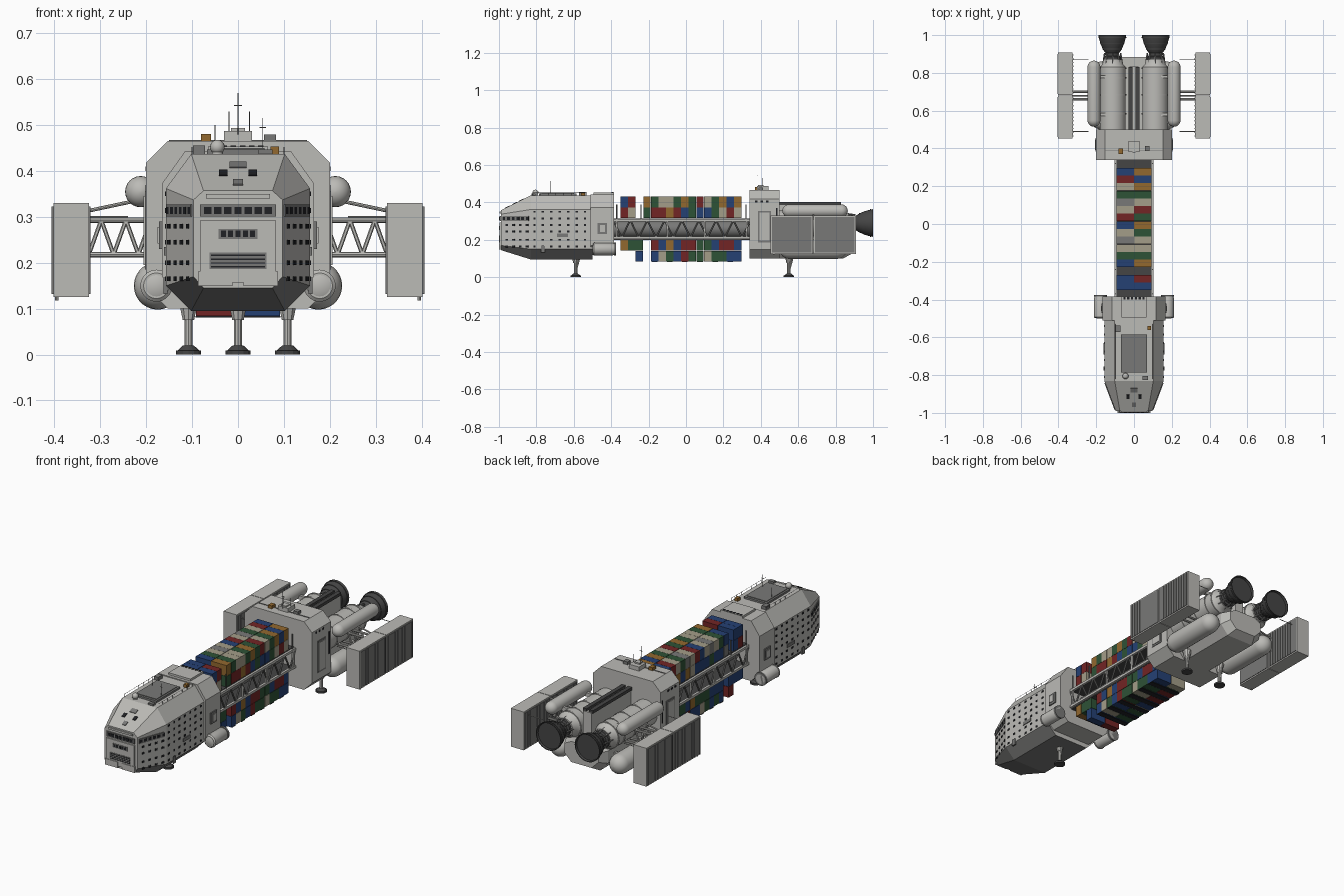
import bpy, bmesh, math, random
from mathutils import Vector, Matrix

if "Cube" in bpy.data.objects:
    bpy.data.objects.remove(bpy.data.objects["Cube"])
random.seed(7)

def mat(name, r, g, b):
    m = bpy.data.materials.new(name)
    m.diffuse_color = (r, g, b, 1)
    m.use_nodes = True
    m.node_tree.nodes["Principled BSDF"].inputs["Base Color"].default_value = m.diffuse_color
    return m

HULL = mat("hull light grey", .50, .495, .47)
MID = mat("mid grey", .19, .19, .185)
DARK = mat("dark grey", .06, .06, .06)
BLACK = mat("window black", .014, .015, .018)
BLUE = mat("container blue", .018, .052, .175)
RED = mat("container red", .17, .018, .018)
GREEN = mat("container green", .027, .085, .037)
ORANGE = mat("container ochre", .29, .14, .028)
TAN = mat("container tan", .37, .34, .25)

class Part:
    """Collects simple solids in one mesh object."""
    def __init__(self, name, material):
        self.bm, self.name, self.m = bmesh.new(), name, material
    def box(self, c, s, rz=0, rx=0):
        M = Matrix.Translation(c) @ Matrix.Rotation(rz, 4, 'Z') @ Matrix.Rotation(rx, 4, 'X') @ Matrix.Diagonal((*s, 1))
        bmesh.ops.create_cube(self.bm, size=1, matrix=M)
    def pair(self, c, s, rz=0, rx=0):
        for k in (-1, 1):
            self.box((k * c[0], c[1], c[2]), s, k * rz, rx)
    def tube(self, a, b, r, r2=None, n=8):
        a, b = Vector(a), Vector(b)
        d = b - a
        M = Matrix.Translation((a + b) / 2) @ d.to_track_quat('Z', 'Y').to_matrix().to_4x4()
        bmesh.ops.create_cone(self.bm, cap_ends=True, segments=n, radius1=r, radius2=r if r2 is None else r2, depth=d.length, matrix=M)
    def loft(self, rings):
        vs = [[self.bm.verts.new(p) for p in ring] for ring in rings]
        n = len(vs[0])
        for a, b in zip(vs, vs[1:]):
            for i in range(n):
                self.bm.faces.new((a[i], a[(i + 1) % n], b[(i + 1) % n], b[i]))
        self.bm.faces.new(vs[0]); self.bm.faces.new(vs[-1])
    def lathe(self, x, z, prof, n=28):
        self.loft([[(x + r * math.cos(t * math.tau / n), y, z + r * math.sin(t * math.tau / n)) for t in range(n)] for y, r in prof])
    def done(self, smooth=False):
        bmesh.ops.recalc_face_normals(self.bm, faces=self.bm.faces)
        me = bpy.data.meshes.new(self.name)
        self.bm.to_mesh(me); self.bm.free()
        me.materials.append(self.m)
        o = bpy.data.objects.new(self.name, me)
        bpy.context.collection.objects.link(o)
        if smooth:
            bpy.ops.object.select_all(action='DESELECT')
            o.select_set(True)
            bpy.context.view_layer.objects.active = o
            bpy.ops.object.shade_smooth_by_angle(angle=math.radians(35))
        return o

def octa(y, w, z0, z1, cx, cb, ct):
    """Octagon section: half width, bottom, top, chamfer in x, bottom and top."""
    h = [(w - cx, z0), (w, z0 + cb), (w, z1 - ct), (w - cx, z1)]
    return [(x, y, z) for x, z in h] + [(-x, y, z) for x, z in reversed(h)]

def capsule(y0, y1, r, k=6):
    a = [(y0 + r - r * math.cos(i * math.pi / 2 / k), max(r * math.sin(i * math.pi / 2 / k), .001)) for i in range(k + 1)]
    return a + [(y0 + y1 - y, q) for y, q in reversed(a)]

# bow hull with darker underside, collar and stern block
p = Part("bow_hull", HULL)
p.loft([octa(-.99, .097, .145, .357, .022, .025, .02), octa(-.83, .157, .095, .437, .055, .055, .075), octa(-.5, .157, .095, .437, .055, .055, .075)])
bow = p.done()
bow.data.materials.append(MID)
for f in bow.data.polygons:
    f.material_index = int(f.normal.z < -.3)
p = Part("bow_collar", HULL)
p.loft([octa(-.51, .166, .12, .442, .05, .05, .07), octa(-.385, .166, .12, .442, .05, .05, .07)])
p.box((0, -.44, .446), (.13, .11, .014))
p.done()
p = Part("stern_block", HULL)
p.loft([octa(.34, .2, .1, .465, .047, .047, .047), octa(.5, .2, .1, .465, .047, .047, .047)])
p.box((0, .41, .476), (.06, .06, .022)); p.box((0, .40, .488), (.03, .03, .012))
p.done()
p = Part("stern_belly", HULL)
p.loft([octa(.49, .125, .1, .235, .045, .05, .02), octa(.84, .125, .1, .235, .045, .05, .02), octa(.885, .10, .125, .235, .04, .04, .02)])
p.done()

# nose face plates
p = Part("nose_panels", HULL)
p.box((0, -.991, .225), (.166, .012, .135))
p.pair((.05, -.994, .165), (.075, .012, .032))
p.box((0, -.992, .345), (.14, .008, .01))
p.done()
p = Part("nose_louvres", MID)
p.box((0, -.996, .204), (.124, .006, .036))
p.box((0, -.996, .263), (.086, .006, .022))
p.box((0, -.992, .314), (.165, .008, .026))
p.pair((.1275, -.911, .314), (.006, .15, .026), rz=-.36)
for y, w in ((-.955, .022), (-.88, .036)):
    p.box((0, y, .3945 + (y + .915) * .5), (w, .025, .006), rx=.46)
p.done()
p = Part("nose_windows", BLACK)
for i in range(7):
    p.box((-.066 + i * .022, -.996, .314), (.016, .006, .015))
for i in range(6):
    p.pair((.1045 + i * .0094, -.973 + i * .025, .314), (.006, .016, .015), rz=-.36)
for i in range(5):
    p.box((-.032 + i * .016, -.998, .263), (.011, .004, .014))
for i in range(4):
    p.box((0, -.998, .191 + i * .0085), (.118, .004, .003))
p.pair((.032, -.915, .3945), (.018, .025, .006), rx=.46)
p.done()

# hull side windows
p = Part("side_windows", BLACK)
for z in (.38, .35, .314, .28, .245, .2, .165):
    for i in range(7):
        if z < .36:
            p.pair((.157, -.81 + i * .045, z), (.004, .013, .010))
    for i in range(4):
        if z < .3:
            p.pair((.1095 + i * .0135, -.958 + i * .036, z), (.004, .014, .010), rz=-.36)
for i in range(3):
    p.pair((.2, .375 + i * .03, .405), (.004, .012, .01))
p.pair((.2, .485, .31), (.004, .008, .12))
for i in range(6):
    p.box((-.05 + i * .02, -.393, .4535), (.012, .012, .004))
p.done()
p = Part("side_hatches", MID)
p.pair((.168, -.447, .26), (.008, .05, .06))
p.pair((.2, .42, .27), (.006, .07, .17))
p.pair((.158, -.66, .225), (.006, .06, .018))
p.pair((.158, -.765, .15), (.008, .022, .035))
p.box((0, .39, .466), (.30, .004, .004))
p.done()
p = Part("hatch_centres", HULL)
p.pair((.171, -.447, .26), (.008, .028, .036))
p.pair((.203, .42, .27), (.005, .055, .15))
p.done()

# roof details
p = Part("roof_panel", MID)
p.box((0, -.685, .440), (.135, .2, .014))
p.box((0, -.685, .446), (.115, .175, .008))
p.box((-.085, -.555, .446), (.026, .035, .018)); p.box((.06, -.815, .442), (.03, .02, .01))
p.box((.07, .40, .472), (.026, .026, .016))
p.done()
p = Part("ochre_boxes", ORANGE)
p.box((.08, -.55, .444), (.018, .022, .018)); p.box((-.07, .385, .473), (.022, .03, .016))
p.done()
p = Part("sensor_dome", HULL)
p.tube((-.045, -.805, .43), (-.045, -.805, .447), .012, n=16)
bmesh.ops.create_uvsphere(p.bm, u_segments=16, v_segments=10, radius=.016, matrix=Matrix.Translation((-.045, -.805, .452)))
p.done(True)
p = Part("antennas", MID)
for x, y, a, b in ((0, .38, .48, .57), (-.02, .41, .48, .53), (.025, .41, .48, .53), (.054, -.725, .43, .515), (-.05, -.655, .43, .5)):
    p.tube((x, y, a), (x, y, b), .001, n=5)
p.box((0, .38, .543), (.018, .002, .002)); p.box((.054, -.725, .495), (.014, .002, .002))
for k in (-1, 1):      # roof handrails
    p.tube((k * .1, -.82, .452), (k * .1, -.53, .452), .001, n=4)
    for i in range(8):
        p.tube((k * .1, -.82 + i * .0414, .435), (k * .1, -.82 + i * .0414, .452), .001, n=4)
p.done()

# collar side pods
p = Part("collar_pods", HULL)
for k in (-1, 1):
    p.lathe(k * .178, .15, [(-.5, .02), (-.492, .033), (-.39, .033), (-.375, .026)], 20)
    p.lathe(k * .178, .15, [(-.498, .028), (-.492, .035), (-.486, .035)], 20)
p.done(True)
p = Part("pod_bands", MID)
for k in (-1, 1):
    p.lathe(k * .178, .15, [(-.385, .035), (-.375, .035)], 20)
p.done(True)

# spine truss
p, q = Part("spine_truss_rails", HULL), Part("spine_truss_braces", MID)
N = 16
ys = [-.39 + i * .735 / N for i in range(N + 1)]
for k in (-1, 1):
    for z in (.212, .305):
        p.box((k * .098, -.02, z), (.013, .74, .013))
    for i in range(N):
        a, b = (.212, .305) if i % 2 else (.305, .212)
        q.tube((k * .098, ys[i], a), (k * .098, ys[i + 1], b), .0048, n=6)
    for y in (-.37, -.1, .1, .325):
        p.box((k * .098, y, .26), (.01, .01, .1))
    for y in (-.37, -.24, .32):   # container guide posts
        q.tube((k * .097, y, .3), (k * .097, y, .39), .003, n=5)
p.done(); q.done()
p = Part("spine_core", MID)
p.lathe(0, .258, [(-.39, .045), (.345, .045)], 16)
p.done(True)
p = Part("spine_decks", DARK)
p.box((0, -.02, .311), (.185, .735, .008)); p.box((0, -.02, .204), (.185, .735, .008))
p.done()

# cargo containers: two columns, two layers above and below the spine
cargo = {c: Part(n + "_containers", m) for c, n, m in (("B", "blue", BLUE), ("R", "red", RED), ("G", "green", GREEN), ("O", "ochre", ORANGE), ("T", "tan", TAN), ("K", "grey", MID))}
top = {-1: "BBRBGTKTBRTKGTRB", 1: "BRGOGTTGOGRTGOBO"}
ribs = Part("container_cradles", BLACK)
for r in range(16):
    y = -.33 + r * .0405
    for k in (-1, 1):
        for layer, z in enumerate((.344, .402, .171, .1125)):
            if (r == 2 and layer < 2) or (r == 3 and layer > 1) or (r in (0, 1) and layer == 3):
                continue
            c = top[k][r] if layer == 1 else random.choice("BBBBRRRGGGOTTTK")
            cargo[c].box((k * .0465, y, z), (.0905, .0396, .057))
    if r % 2 == 0 and r > 3:
        ribs.box((0, y, .0825), (.186, .03, .003))
for c in cargo.values():
    c.done()
ribs.done()

# engines
p = Part("engine_bodies", HULL)
for k in (-1, 1):
    p.lathe(k * .112, .29, [(.49, .068), (.83, .068), (.845, .055), (.87, .05), (.872, .035)], 32)
    for y in (.58, .68, .77, .82):
        p.lathe(k * .112, .29, [(y, .068), (y, .071), (y + .008, .071), (y + .008, .068)], 32)
p.done(True)
p = Part("engine_nozzles", DARK)
for k in (-1, 1):
    p.lathe(k * .115, .29, [(.86, .03), (.865, .046), (.885, .046), (.89, .036), (.905, .036), (.92, .047), (.95, .061), (.98, .07), (1, .074), (1, .07), (.98, .066), (.95, .056), (.92, .04), (.915, .01)], 32)
    for y, r in ((.925, .052), (.955, .065), (.985, .074)):
        p.lathe(k * .115, .29, [(y, r - .008), (y, r), (y + .004, r), (y + .004, r - .008)], 32)
p.done(True)
p = Part("engine_fittings", MID)
for k in (-1, 1):
    for i in range(8):
        t = i * math.tau / 8
        c, s = math.cos(t), math.sin(t)
        p.tube((k * .113 + .05 * c, .85, .29 + .05 * s), (k * .113 + .042 * c, .905, .29 + .042 * s), .005, n=6)
p.done()
p = Part("engine_spine", HULL)
p.box((0, .665, .3), (.05, .34, .18))
p.done()
p = Part("engine_spine_channel", DARK)
p.pair((.019, .665, .394), (.022, .33, .016))
p.done()

# propellant tanks
p = Part("tanks", HULL)
for k in (-1, 1):
    p.lathe(k * .212, .355, capsule(.515, .865, .034), 24)
    p.lathe(k * .175, .15, capsule(.5, .86, .052), 28)
    for y in (.58, .78):
        p.box((k * .17, y, .34), (.07, .015, .02))
        p.box((k * .13, y, .17), (.05, .015, .04))
p.done(True)

# radiators and their booms
p = Part("radiator_panels", HULL)
for y in (.566, .795):
    p.pair((.3635, y, .2275), (.077, .226, .205))
p.done()
f = Part("radiator_faces", MID)
for y in (.566, .795):
    for x in (.403, .324):
        f.pair((x, y, .2275), (.003, .212, .19))
        for i in range(11):
            f.pair((x, y - .1 + i * .02, .2275), (.006, .007, .19))
f.done()
p = Part("radiator_booms", HULL)
for k in (-1, 1):
    for y in (.66, .70):
        for z in (.218, .293):
            p.tube((k * .1, y, z), (k * .327, y, z), .006)
        for i in range(5):
            a, b = (.218, .293) if i % 2 else (.293, .218)
            p.tube((k * (.19 + i * .027), y, a), (k * (.217 + i * .027), y, b), .0045, n=6)
    p.tube((k * .2, .68, .34), (k * .327, .68, .313), .004)
    for y in (.49, .87):
        p.tube((k * .24, y, .3), (k * .33, y, .3), .002, n=5)
    p.tube((k * .395, .47, .118), (k * .395, .47, .13), .004)
p.done()

# landing legs
legs, feet = Part("landing_legs", HULL), Part("landing_feet", DARK)
for x, y in ((0, -.59), (-.108, .55), (.108, .55)):
    legs.tube((x, y, .075), (x, y, .125), .013, .024, 10)
    legs.tube((x, y, .015), (x, y, .1), .0095, n=10)
    legs.tube((x, y + .02, .1), (x, y + .004, .04), .004, n=6)
    feet.tube((x, y, 0), (x, y, .009), .028, n=14)
    feet.tube((x, y, .009), (x, y, .02), .024, .012, 14)
legs.done(); feet.done()
